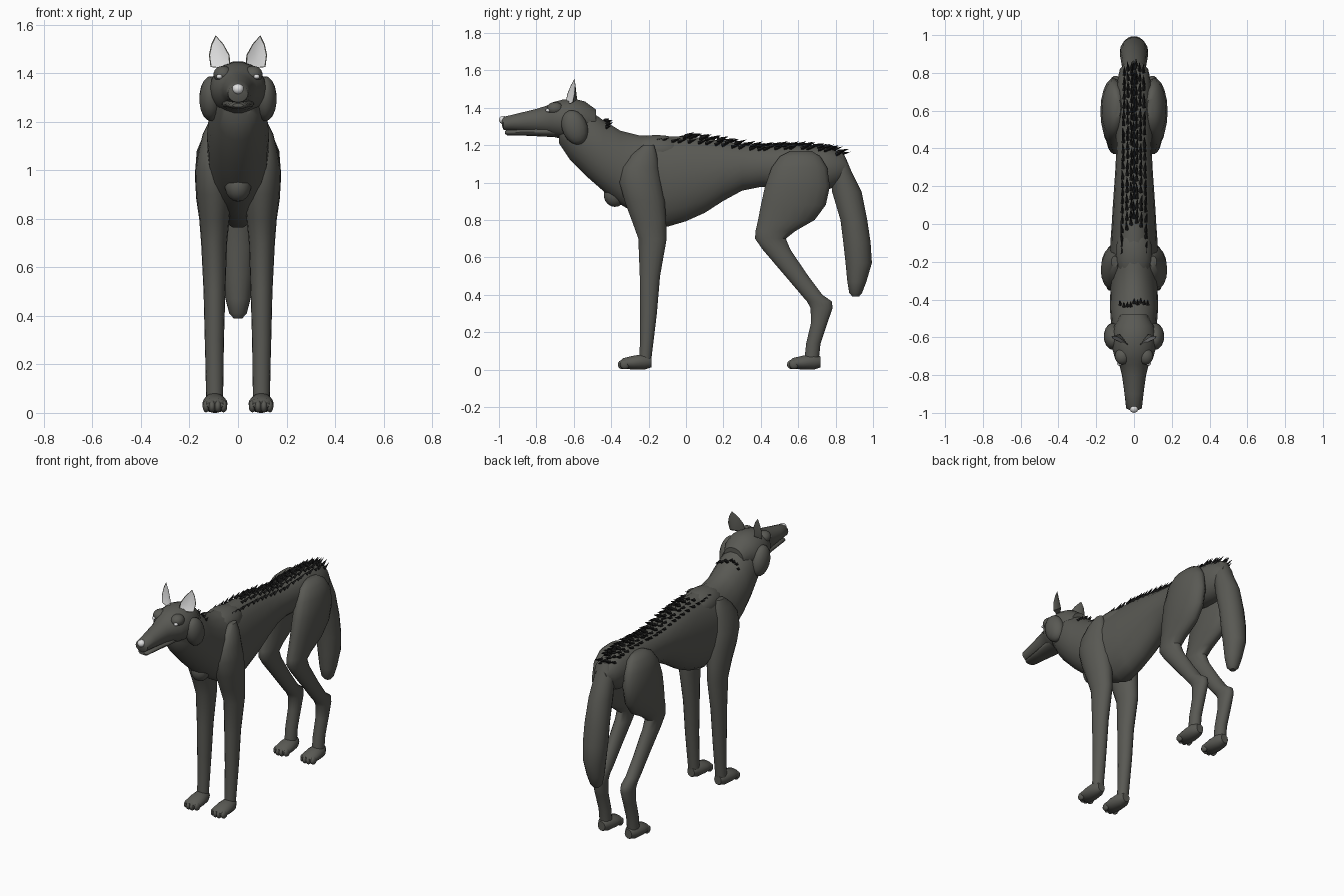
import bpy, bmesh, math, random
from mathutils import Matrix, Vector

random.seed(4)
cube = bpy.data.objects.get("Cube")
if cube:
    bpy.data.objects.remove(cube)


def material(name, r, g, b):
    m = bpy.data.materials.new(name)
    m.use_nodes = True
    m.diffuse_color = (r, g, b, 1)
    bsdf = next(n for n in m.node_tree.nodes if n.type == 'BSDF_PRINCIPLED')
    bsdf.inputs["Base Color"].default_value = (r, g, b, 1)
    bsdf.inputs["Roughness"].default_value = 0.8
    return m


fur = material("charcoal fur", .1, .1, .088)
black = material("black bristle", .012, .012, .012)
pale = material("pale grey", .75, .75, .75)


def finish(name, bm, mats, angle=45):
    bmesh.ops.recalc_face_normals(bm, faces=bm.faces)
    mesh = bpy.data.meshes.new(name)
    bm.to_mesh(mesh)
    bm.free()
    for m in mats:
        mesh.materials.append(m)
    ob = bpy.data.objects.new(name, mesh)
    bpy.context.collection.objects.link(ob)
    bpy.ops.object.select_all(action='DESELECT')
    ob.select_set(True)
    bpy.context.view_layer.objects.active = ob
    bpy.ops.object.shade_smooth_by_angle(angle=math.radians(angle))
    return ob


def loft(name, axis, rows, side=1, shift=0, sides=18):
    """Rows are (t, low, high, x_low, x_high): ellipses stacked along axis."""
    bm = bmesh.new()
    rings = []
    for t, lo, hi, x0, x1 in rows:
        ring = []
        for i in range(sides):
            a = math.tau * i / sides
            x = side * ((x0 + x1) / 2 + (x1 - x0) / 2 * math.cos(a))
            v = (lo + hi) / 2 + (hi - lo) / 2 * math.sin(a)
            co = (x, t + shift, v) if axis == 'Y' else (x, v + shift, t)
            ring.append(bm.verts.new(co))
        rings.append(ring)
    for p, q in zip(rings, rings[1:]):
        for i in range(sides):
            j = (i + 1) % sides
            bm.faces.new((p[i], p[j], q[j], q[i]))
    bm.faces.new(rings[0])
    bm.faces.new(rings[-1])
    return finish(name, bm, [fur])


def ball(name, loc, radii, mat=fur, tilt=0):
    bm = bmesh.new()
    mx = Matrix.Translation(loc) @ Matrix.Rotation(tilt, 4, 'X') @ Matrix.Diagonal((*radii, 1))
    bmesh.ops.create_uvsphere(bm, u_segments=14, v_segments=9, radius=1, matrix=mx)
    return finish(name, bm, [mat], 60)


def centred(rows):
    return [(t, lo, hi, -w, w) for t, lo, hi, w in rows]


# Neck, chest, belly and rump
body = centred([
    (-.68, 1.21, 1.39, .07), (-.62, 1.12, 1.42, .1), (-.52, 1.02, 1.39, .122),
    (-.44, .95, 1.335, .128), (-.35, .88, 1.28, .125), (-.25, .82, 1.255, .125),
    (-.1, .76, 1.25, .125), (0, .79, 1.25, .118), (.1, .835, 1.24, .112),
    (.2, .9, 1.225, .105), (.3, .955, 1.205, .098), (.4, .975, 1.195, .094),
    (.5, .97, 1.2, .098), (.62, .95, 1.2, .1), (.74, .95, 1.19, .092),
    (.82, .99, 1.165, .075), (.86, 1.04, 1.12, .04)])
loft("body", 'Y', body)
ball("shoulder_hump", (0, -.16, 1.17), (.1, .17, .085))
ball("chest_tuft", (0, -.38, .935), (.055, .06, .065))

# Tail
loft("tail", 'Z', centred([
    (1.16, .79, .84, .03), (1.12, .76, .86, .055), (1.05, .77, .89, .062),
    (.95, .78, .94, .068), (.8, .825, .97, .075), (.68, .84, .988, .075),
    (.57, .852, .995, .066), (.47, .862, .965, .052), (.41, .872, .942, .036),
    (.39, .89, .925, .018)]))

# Head, upper muzzle and jaw
loft("head", 'Y', centred([
    (-.985, 1.305, 1.345, .022), (-.975, 1.28, 1.352, .042), (-.9, 1.275, 1.37, .05),
    (-.8, 1.265, 1.395, .064), (-.745, 1.255, 1.412, .078), (-.715, 1.245, 1.43, .1),
    (-.66, 1.23, 1.445, .115), (-.6, 1.22, 1.45, .118), (-.54, 1.23, 1.435, .105),
    (-.48, 1.26, 1.39, .07)]))
loft("lower_jaw", 'Y', centred([
    (-.968, 1.26, 1.275, .022), (-.955, 1.252, 1.283, .036), (-.85, 1.25, 1.29, .05),
    (-.75, 1.245, 1.3, .064), (-.66, 1.24, 1.31, .07)]))
ball("nose", (0, -.977, 1.335), (.024, .023, .022), pale)

# Front leg from shoulder blade to ankle
front_leg = [
    (1.2, -.23, -.17, .085, .12), (1.15, -.29, -.155, .06, .145),
    (1.08, -.345, -.145, .04, .163), (1, -.357, -.13, .03, .176),
    (.9, -.33, -.112, .025, .173), (.8, -.292, -.105, .035, .16),
    (.7, -.256, -.102, .045, .152), (.5, -.248, -.138, .052, .142),
    (.3, -.246, -.155, .058, .137), (.16, -.246, -.172, .06, .133),
    (.03, -.252, -.188, .062, .13)]
# Hind leg from hip through hock to ankle
hind_leg = [
    (1.17, .56, .67, .07, .11), (1.14, .5, .72, .05, .145), (1.08, .455, .757, .04, .17),
    (.98, .42, .772, .04, .178), (.88, .398, .75, .042, .172), (.8, .383, .69, .045, .16),
    (.74, .37, .585, .05, .15), (.7, .368, .535, .053, .145), (.64, .41, .56, .056, .142),
    (.5, .53, .655, .06, .137), (.4, .615, .73, .06, .136), (.365, .645, .78, .06, .136),
    (.33, .665, .785, .06, .135), (.25, .668, .757, .062, .134), (.14, .642, .72, .062, .133),
    (.03, .63, .708, .062, .132)]
foot = [
    (-.352, .02, .045, .06, .13), (-.335, .004, .062, .046, .144),
    (-.28, 0, .075, .043, .147), (-.22, 0, .085, .052, .141), (-.185, .012, .07, .07, .12)]


def ear(name, side):
    # Slanted outline with a recessed pale front and a bulging dark back
    outline = [(.03, 1.42), (.035, 1.475), (.06, 1.52), (.092, 1.556),
               (.11, 1.52), (.12, 1.475), (.113, 1.425)]
    place = lambda x, z: -.645 + (x - .03) * .45 + (z - 1.42) * .16
    bm = bmesh.new()
    rim = [bm.verts.new((side * x, place(x, z), z)) for x, z in outline]
    inner = []
    for x, z in outline:
        x, z = .077 + (x - .077) * .88, 1.465 + (z - 1.465) * .93
        inner.append(bm.verts.new((side * x, place(x, z) + .001, z)))
    pit = bm.verts.new((side * .075, place(.075, 1.45) + .012, 1.45))
    back = bm.verts.new((side * .075, -.582, 1.445))
    for i in range(len(rim)):
        j = (i + 1) % len(rim)
        bm.faces.new((rim[i], rim[j], inner[j], inner[i]))
        bm.faces.new((rim[i], rim[j], back))
        bm.faces.new((inner[i], inner[j], pit)).material_index = 1
    finish(name, bm, [fur, pale], 50)


# Mirrored parts
for label, s in (("left", 1), ("right", -1)):
    loft(label + "_front_leg", 'Z', front_leg, s)
    loft(label + "_hind_leg", 'Z', hind_leg, s)
    for part, shift in (("front", 0), ("hind", .905)):
        loft(f"{label}_{part}_foot", 'Y', foot, s, shift)
        for k in range(4):
            edge = abs(k - 1.5)
            ball(f"{label}_{part}_toe_{k + 1}",
                 (s * (.059 + k * .024), -.345 + edge * .012 + shift, .027), (.015, .026, .025))
    ball(label + "_cheek_ruff", (s * .112, -.595, 1.295), (.048, .068, .095), fur, .35)
    ball(label + "_brow", (s * .062, -.7, 1.395), (.04, .045, .035))
    ball(label + "_eye", (s * .077, -.737, 1.386), (.013, .014, .01), pale)
    ear(label + "_ear", s)


def surface(x, y):
    # Height of the back at a point
    for p, q in zip(body, body[1:]):
        if p[0] <= y <= q[0]:
            f = (y - p[0]) / (q[0] - p[0])
            lo, hi, w = (p[i] + (q[i] - p[i]) * f for i in (1, 2, 4))
            return (lo + hi) / 2 + (hi - lo) / 2 * math.sqrt(max(0, 1 - (x / w) ** 2))
    return 1.15


def bristle(bm, x, y, length):
    # Four-sided spike swept backwards
    aim = Vector((x * 1.5 + random.uniform(-.1, .1), 1, random.uniform(.25, .45)))
    base = Vector((x, y, surface(x, y) + .002))
    mx = Matrix.Translation(base) @ aim.to_track_quat('Z', 'Y').to_matrix().to_4x4()
    mx = mx @ Matrix.Translation((0, 0, length * .4))
    bmesh.ops.create_cone(bm, cap_ends=True, segments=4, radius1=.011, radius2=0,
                          depth=length, matrix=mx)


# Bristles along the spine, with a short row on the nape
bm = bmesh.new()
for x, start in ((0, .04), (.016, 0), (.038, -.02), (.062, -.17)):
    for s in ((1, -1) if x else (1,)):
        y = start
        while y < .84:
            narrow = 1 - .25 * max(0, y)
            bristle(bm, s * x * narrow, y + random.uniform(-.01, .01), .055)
            y += .046
for k in range(-4, 5):
    bristle(bm, k * .018, -.43 + random.uniform(-.015, .015), .03)
finish("back_bristles", bm, [black], 20)
